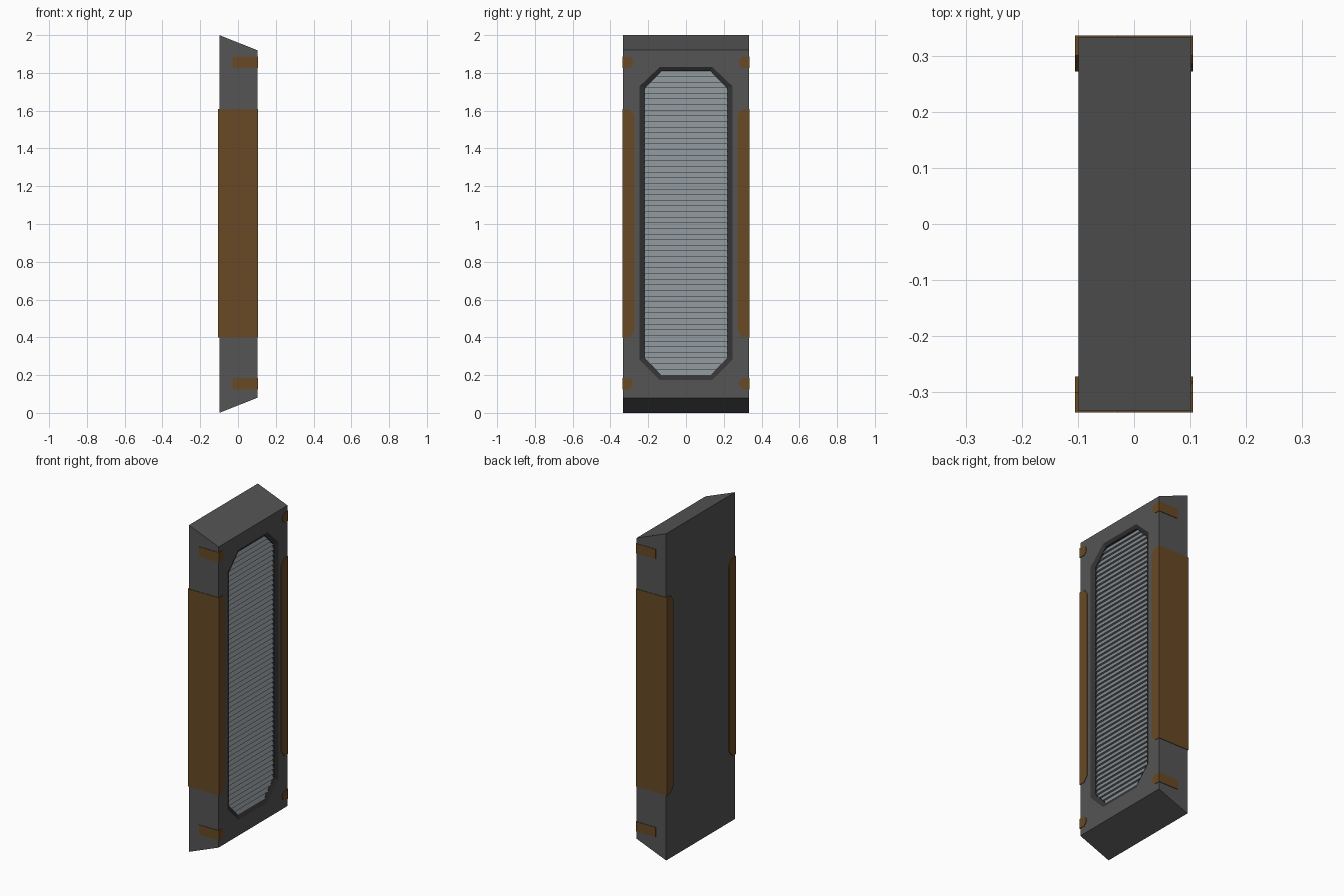
import bpy, bmesh

if "Cube" in bpy.data.objects:
    bpy.data.objects.remove(bpy.data.objects["Cube"])


def material(name, rgb):
    m = bpy.data.materials.new(name)
    m.diffuse_color = (*rgb, 1)
    m.use_nodes = True
    m.node_tree.nodes["Principled BSDF"].inputs["Base Color"].default_value = m.diffuse_color
    return m


GREY = material("dark grey casing", (0.09, 0.09, 0.09))
FRAME = material("charcoal frame", (0.035, 0.035, 0.036))
SILVER = material("silver grille", (0.24, 0.27, 0.29))
BROWN = material("brown trim", (0.14, 0.068, 0.018))


def finish(name, bm, mat):
    bmesh.ops.recalc_face_normals(bm, faces=bm.faces)
    me = bpy.data.meshes.new(name)
    bm.to_mesh(me)
    bm.free()
    ob = bpy.data.objects.new(name, me)
    bpy.context.collection.objects.link(ob)
    if mat:
        me.materials.append(mat)
    return ob


def prism(name, pts, direction, mat):
    """Extrude a closed 3D outline along a direction."""
    bm = bmesh.new()
    f = bm.faces.new([bm.verts.new(p) for p in pts])
    r = bmesh.ops.extrude_face_region(bm, geom=[f])
    bmesh.ops.translate(bm, vec=direction,
                        verts=[v for v in r["geom"] if isinstance(v, bmesh.types.BMVert)])
    return finish(name, bm, mat)


def octagon(x, hw, flat, zlo, zhi, slo, shi):
    return [(x, -flat, zlo), (x, flat, zlo), (x, hw, slo), (x, hw, shi),
            (x, flat, zhi), (x, -flat, zhi), (x, -hw, shi), (x, -hw, slo)]


OUTER = (0.245, 0.14, 0.175, 1.83, 0.28, 1.73)
INNER = (0.217, 0.13, 0.20, 1.81, 0.29, 1.72)
XF, XB = 0.102, -0.099          # front and back faces of the casing
W = 0.333

# casing: slab with slanted ends and an octagonal recess
body = prism("casing", [(XB, -W, 0), (XF, -W, 0.08), (XF, -W, 1.92), (XB, -W, 2)],
             (0, 2 * W, 0), GREY)
cutter = prism("recess_cutter", octagon(0.065, *OUTER), (0.1, 0, 0), None)
cutter.hide_render = True
mod = body.modifiers.new("recess", "BOOLEAN")
mod.operation = "DIFFERENCE"
mod.object = cutter
bpy.context.view_layer.objects.active = body
bpy.ops.object.modifier_apply(modifier=mod.name)
bpy.data.objects.remove(cutter)

# sloping frame around the grille
bm = bmesh.new()
rings = [[bm.verts.new(p) for p in octagon(x, *s)]
         for x, s in ((0.065, OUTER), (XF, OUTER), (0.091, INNER), (0.065, INNER))]
for a, b in zip(rings, rings[1:] + rings[:1]):
    for i in range(8):
        j = (i + 1) % 8
        bm.faces.new((a[i], a[j], b[j], b[i]))
finish("grille_frame", bm, FRAME)


# grille: sawtooth louvres trimmed to the octagon
def half_width(z):
    hw, flat, zlo, zhi, slo, shi = INNER
    t = max((slo - z) / (slo - zlo), (z - shi) / (zhi - shi), 0)
    return hw + (flat - hw) * min(t, 1)


N = 54
bm = bmesh.new()
step = (INNER[3] - INNER[2]) / N
prev = None
for i in range(N):
    z0 = INNER[2] + i * step
    for x, z in ((0.091, z0), (0.078, z0 + step)):
        h = half_width(z)
        row = [bm.verts.new((x, -h, z)), bm.verts.new((x, h, z))]
        if prev:
            bm.faces.new((prev[0], prev[1], row[1], row[0]))
        prev = row
grille = finish("grille_louvres", bm, SILVER)
if grille.data.polygons[0].normal.x < 0:
    grille.data.flip_normals()

# brown side guards and corner clips, both sides
E = 0.336
for s, side in ((-1, "left"), (1, "right")):
    outline = [(E, 0.4), (0.30, 0.4), (0.272, 0.435), (0.272, 1.575), (0.30, 1.61), (E, 1.61)]
    prism("side_guard_" + side, [(-0.105, s * y, z) for y, z in outline],
          (0.21, 0, 0), BROWN)
    for zc, end in ((0.155, "lower"), (1.857, "upper")):
        clip = [(E, -0.03), (0.30, -0.03), (0.285, -0.018), (0.28, 0),
                (0.285, 0.018), (0.30, 0.03), (E, 0.03)]
        prism(f"corner_clip_{end}_{side}", [(-0.03, s * y, zc + z) for y, z in clip],
              (0.135, 0, 0), BROWN)
